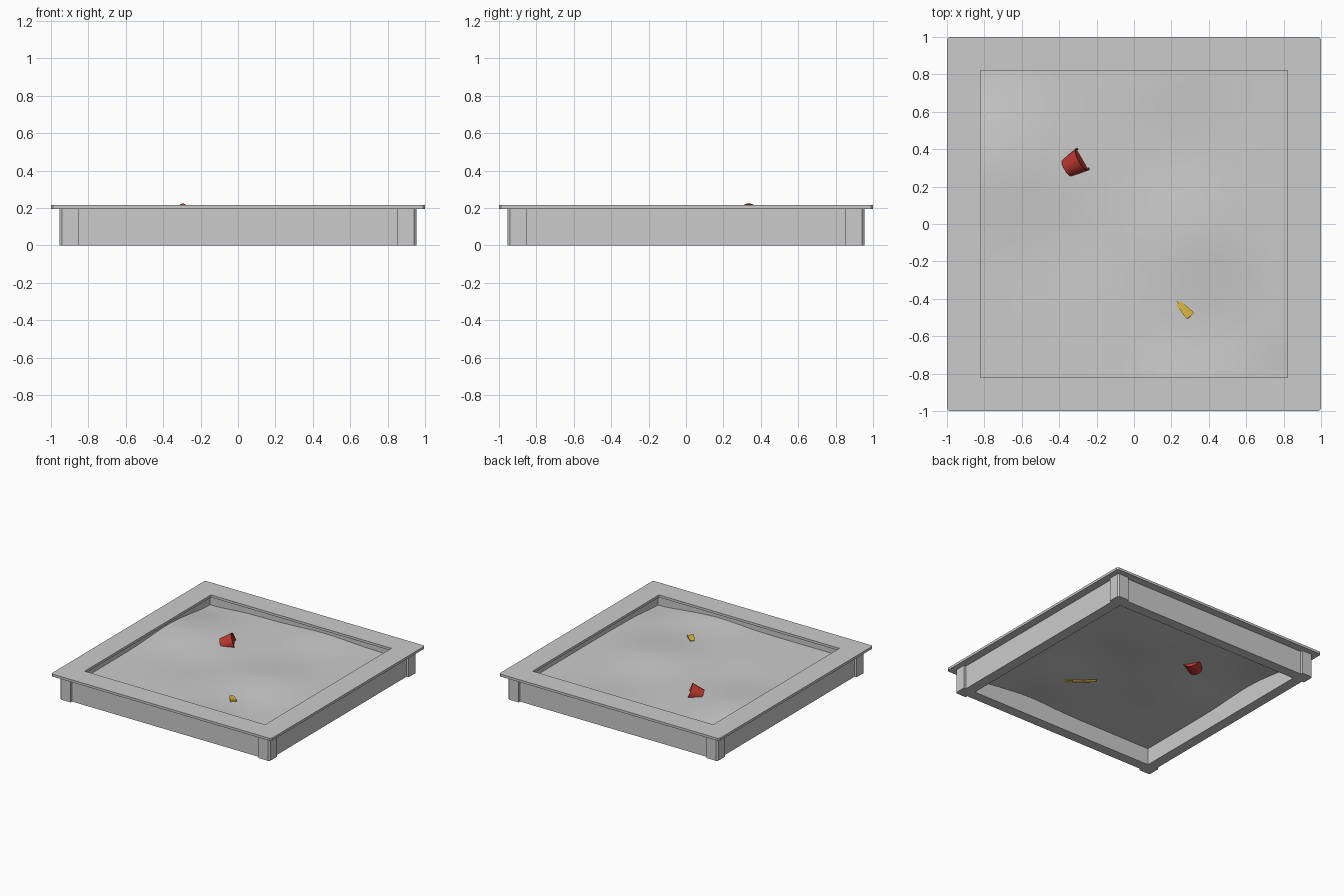
import bpy, bmesh, math
from mathutils import Vector, Matrix

old = bpy.data.objects.get("Cube")
if old:
    bpy.data.objects.remove(old, do_unlink=True)


def material(name, rgb):
    m = bpy.data.materials.new(name)
    m.use_nodes = True
    m.diffuse_color = (*rgb, 1)
    m.node_tree.nodes["Principled BSDF"].inputs["Base Color"].default_value = (*rgb, 1)
    return m


GREY = material("pale grey", (0.6, 0.6, 0.6))
RED = material("toy red", (0.5, 0.04, 0.03))
YELLOW = material("toy yellow", (0.7, 0.47, 0.05))


def finish(name, bm, mat, smooth=False):
    bmesh.ops.recalc_face_normals(bm, faces=bm.faces)
    mesh = bpy.data.meshes.new(name)
    bm.to_mesh(mesh)
    bm.free()
    mesh.materials.append(mat)
    ob = bpy.data.objects.new(name, mesh)
    bpy.context.collection.objects.link(ob)
    if smooth:
        bpy.ops.object.select_all(action="DESELECT")
        bpy.context.view_layer.objects.active = ob
        ob.select_set(True)
        bpy.ops.object.shade_smooth_by_angle(angle=math.radians(40))
    return ob


def square(half, chamfer):
    """Square outline with cut corners, as matching eight-point rings."""
    pts = []
    for sx, sy in ((1, 1), (-1, 1), (-1, -1), (1, -1)):
        pair = [(sx * half, sy * (half - chamfer)), (sx * (half - chamfer), sy * half)]
        pts += pair if sx * sy > 0 else pair[::-1]
    return pts


def frame(name, outer, inner, z0, z1, chamfer=0.0001):
    bm = bmesh.new()
    loops = [[bm.verts.new((x, y, z)) for x, y in square(h, c)]
             for h, c, z in ((outer, chamfer, z0), (outer, chamfer, z1),
                             (inner, 0.0001, z1), (inner, 0.0001, z0))]
    for k in range(4):
        a, b = loops[k], loops[(k + 1) % 4]
        for i in range(8):
            j = (i + 1) % 8
            bm.faces.new((a[i], a[j], b[j], b[i]))
    return finish(name, bm, GREY)


# Box walls and overhanging seat rim
frame("box_walls", 0.935, 0.85, 0.0, 0.197)
frame("seat_rim", 1.0, 0.82, 0.195, 0.215, 0.012)

# Corner posts with bevelled upright edges
for sx, side in ((1, "left"), (-1, "right")):
    for sy, end in ((-1, "front"), (1, "back")):
        bm = bmesh.new()
        bmesh.ops.create_cube(bm, size=1, matrix=Matrix.Translation((sx * 0.904, sy * 0.904, 0.098))
                              @ Matrix.Diagonal((0.1, 0.1, 0.196, 1)))
        edges = [e for e in bm.edges if abs(e.verts[0].co.z - e.verts[1].co.z) > 0.1
                 and sx * e.verts[0].co.x > 0.9 and sy * e.verts[0].co.y > 0.9]
        bmesh.ops.bevel(bm, geom=edges, offset=0.012, segments=1, affect="EDGES")
        finish(f"{end}_{side}_post", bm, GREY)

# Rolling sand: a sheet raised by soft mounds and hollows (x, y, radius, height)
MOUNDS = ((0.3, -0.05, 0.3, 0.025), (0.55, -0.55, 0.28, -0.012), (-0.75, 0.3, 0.3, 0.025),
          (-0.35, -0.1, 0.25, -0.01), (0.2, 0.85, 0.3, 0.02), (0.3, -0.9, 0.25, 0.02),
          (-0.85, 0.85, 0.25, -0.025), (0.85, -0.85, 0.2, -0.025))


def sand_height(x, y):
    return 0.138 + sum(h * math.exp(-((x - a) ** 2 + (y - b) ** 2) / r ** 2)
                       for a, b, r, h in MOUNDS)


bm = bmesh.new()
bmesh.ops.create_grid(bm, x_segments=32, y_segments=32, size=0.85)
for v in bm.verts:
    v.co.z = sand_height(v.co.x, v.co.y)
finish("sand", bm, GREY, True)

# Tipped bucket: tapered shell, wide end leaning up, with a shallow hollow
bm = bmesh.new()
PROFILE = ((0.05, -0.1), (0.067, 0.0), (0.061, 0.0), (0.06, -0.008))
rings = []
for r, z in PROFILE:
    rings.append([bm.verts.new((r * math.cos(t * math.tau / 24), r * math.sin(t * math.tau / 24), z))
                  for t in range(24)])
for a, b in zip(rings, rings[1:]):
    for i in range(24):
        j = (i + 1) % 24
        bm.faces.new((a[i], a[j], b[j], b[i]))
bm.faces.new(rings[0][::-1])
bm.faces.new(rings[-1])
axis = Vector((0.82, 0.47, 0.34))
bucket = finish("bucket", bm, RED, True)
bucket.matrix_world = (Matrix.Translation((-0.276, 0.346, 0.161))
                       @ axis.to_track_quat("Z", "Y").to_matrix().to_4x4())

# Half-buried shovel: flared blade and a slim handle dipping under the sand
bm = bmesh.new()
blade = [bm.verts.new((x, y, 0)) for x, y in ((0, -0.016), (0.092, -0.026), (0.092, 0.026), (0, 0.016))]
face = bm.faces.new(blade)
top = bmesh.ops.extrude_face_region(bm, geom=[face])["geom"]
bmesh.ops.translate(bm, vec=(0, 0, 0.012), verts=[g for g in top if isinstance(g, bmesh.types.BMVert)])
shovel_blade = finish("shovel_blade", bm, YELLOW)

bm = bmesh.new()
bmesh.ops.create_cone(bm, cap_ends=True, segments=8, radius1=0.01, radius2=0.01, depth=0.18,
                      matrix=Matrix.Translation((-0.085, 0, 0.004)) @ Matrix.Rotation(math.pi / 2, 4, "Y"))
shovel_handle = finish("shovel_handle", bm, YELLOW, True)

pose = (Matrix.Translation((0.24, -0.425, sand_height(0.24, -0.425) - 0.006))
        @ Matrix.Rotation(math.radians(-47), 4, "Z") @ Matrix.Rotation(math.radians(-3), 4, "Y"))
shovel_blade.matrix_world = pose
shovel_handle.matrix_world = pose @ Matrix.Translation((0, 0, -0.006))
